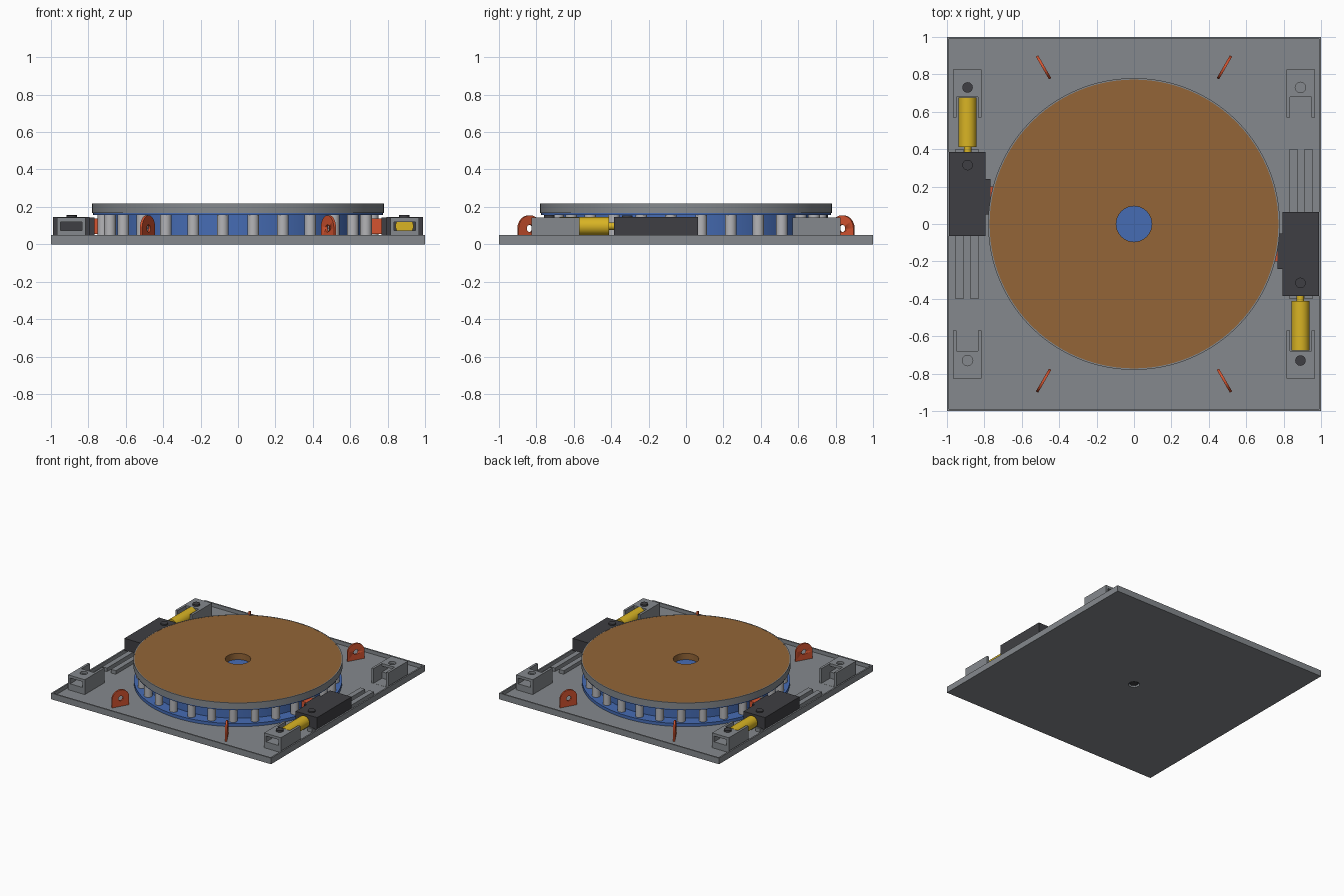
import bpy, bmesh, math
from mathutils import Matrix, Vector

if "Cube" in bpy.data.objects:
    bpy.data.objects.remove(bpy.data.objects["Cube"], do_unlink=True)


def material(name, *srgb):
    lin = [((c / 255 + 0.055) / 1.055) ** 2.4 for c in srgb] + [1]
    m = bpy.data.materials.new(name)
    m.use_nodes = True
    m.diffuse_color = lin
    m.node_tree.nodes["Principled BSDF"].inputs["Base Color"].default_value = lin
    return m


GREY = material("steel grey", 133, 137, 141)
BROWN = material("wood brown", 147, 101, 55)
BLUE = material("blue", 70, 108, 180)
YELLOW = material("motor yellow", 217, 180, 36)
ORANGE = material("orange red", 212, 84, 48)
SILVER = material("silver", 180, 180, 183)
BLACK = material("charcoal", 63, 63, 67)


def finish(name, bm, mat, smooth=False):
    bmesh.ops.recalc_face_normals(bm, faces=bm.faces)
    me = bpy.data.meshes.new(name)
    bm.to_mesh(me)
    bm.free()
    me.materials.append(mat)
    ob = bpy.data.objects.new(name, me)
    bpy.context.collection.objects.link(ob)
    if smooth:
        bpy.ops.object.select_all(action='DESELECT')
        ob.select_set(True)
        bpy.context.view_layer.objects.active = ob
        bpy.ops.object.shade_smooth_by_angle(angle=math.radians(35))
    return ob


def box(name, x, y, z, mat):
    """Box from (min, max) pairs."""
    bm = bmesh.new()
    bmesh.ops.create_cube(bm, size=1)
    for v in bm.verts:
        v.co = Vector([(r[0] + r[1]) / 2 + c * (r[1] - r[0]) for r, c in zip((x, y, z), v.co)])
    return finish(name, bm, mat)


def cylinder(name, radius, centre, length, mat, axis='Z', sides=32):
    bm = bmesh.new()
    bmesh.ops.create_cone(bm, cap_ends=True, segments=sides, radius1=radius, radius2=radius, depth=length)
    turn = Matrix.Rotation(math.pi / 2, 4, 'X' if axis == 'Y' else 'Y') if axis != 'Z' else Matrix()
    bmesh.ops.transform(bm, matrix=Matrix.Translation(centre) @ turn, verts=bm.verts)
    return finish(name, bm, mat, sides > 8)


def ring(name, inner, outer, low, high, mat, sides=96):
    """Flat ring with a rectangular section."""
    bm = bmesh.new()
    section = [(inner, low), (outer, low), (outer, high), (inner, high)]
    loops = []
    for i in range(sides):
        a = math.tau * i / sides
        loops.append([bm.verts.new((r * math.cos(a), r * math.sin(a), z)) for r, z in section])
    for i in range(sides):
        p, q = loops[i], loops[(i + 1) % sides]
        for k in range(4):
            n = (k + 1) % 4
            bm.faces.new((p[k], q[k], q[n], p[n]))
    return finish(name, bm, mat, True)


def cut(ob, cutter):
    mod = ob.modifiers.new("cut", 'BOOLEAN')
    mod.object = cutter
    mod.operation = 'DIFFERENCE'
    mod.solver = 'EXACT'
    bpy.context.view_layer.objects.active = ob
    bpy.ops.object.modifier_apply(modifier=mod.name)
    bpy.data.objects.remove(cutter, do_unlink=True)


def place(ob, matrix):
    ob.data.transform(matrix)


# Base tray with a thin raised rim and a centre hole
tray = box("base_tray", (-1, 1), (-1, 1), (0, 0.05), GREY)
cut(tray, box("cutter", (-0.988, 0.988), (-0.988, 0.988), (0.02, 0.1), GREY))
cut(tray, cylinder("cutter", 0.042, (0, 0, 0), 0.2, GREY))
cylinder("centre_bolt", 0.034, (0, 0, 0.015), 0.016, BLACK, sides=6)

# Turntable bearing: two races, drum and rollers
cylinder("lower_race", 0.775, (0, 0, 0.033), 0.025, BLUE, sides=96)
cylinder("drum", 0.68, (0, 0, 0.1), 0.12, BLUE, sides=96)
cylinder("upper_race", 0.775, (0, 0, 0.161), 0.01, BLUE, sides=96)
ROLLERS = 28
for i in range(ROLLERS):
    a = math.tau * (i + 0.5) / ROLLERS
    cylinder("roller", 0.031, (0.725 * math.cos(a), 0.725 * math.sin(a), 0.1), 0.114, SILVER, sides=24)

# Turntable top
ring("platter_rim", 0.772, 0.78, 0.166, 0.218, GREY)
ring("platter", 0.095, 0.773, 0.166, 0.217, BROWN)

# Lifting lugs standing on the diagonals
for deg in (60, 120, 240, 300):
    bm = bmesh.new()
    outline = [(-0.07, 0.02), (0.07, 0.02)]
    outline += [(0.07 * math.cos(math.pi * k / 16), 0.085 + 0.07 * math.sin(math.pi * k / 16))
                for k in range(17)]
    face = bm.faces.new([bm.verts.new((u, -0.007, z)) for u, z in outline])
    side = bmesh.ops.extrude_face_region(bm, geom=[face])["geom"]
    bmesh.ops.translate(bm, vec=(0, 0.014, 0), verts=[v for v in side if isinstance(v, bmesh.types.BMVert)])
    lug = finish("lifting_lug", bm, ORANGE, True)
    cut(lug, cylinder("cutter", 0.02, (0, 0, 0.085), 0.1, ORANGE, 'Y', 24))
    place(lug, Matrix.Rotation(math.radians(deg), 4, 'Z') @ Matrix.Translation((0.967, 0, 0)))


def bracket(y_sign):
    """Forked bracket with a through window and a bolt hole."""
    ob = box("motor_bracket", (0.815, 0.967), (-0.825, -0.57), (0.02, 0.142), GREY)
    cut(ob, box("cutter", (0.834, 0.948), (-0.68, -0.5), (0.021, 0.2), GREY))
    cut(ob, box("cutter", (0.834, 0.948), (-0.9, -0.6), (0.073, 0.12), GREY))
    cut(ob, cylinder("cutter", 0.028, (0.89, -0.73, 0.15), 0.12, GREY))
    if y_sign > 0:
        place(ob, Matrix.Diagonal((1, -1, 1, 1)))
        ob.data.flip_normals()
    return ob


# One drive per side; the second is the first turned half round
for turn in (0, math.pi):
    parts = [bracket(-1), bracket(1)]
    # Slide rails under the gearbox
    for x in ((0.831, 0.874), (0.911, 0.954)):
        parts.append(box("slide_rail", x, (-0.4, 0.4), (0.02, 0.05), GREY))
    parts += [
        box("gearbox", (0.793, 0.988), (-0.385, 0.063), (0.045, 0.145), BLACK),
        box("gearbox_boss", (0.768, 0.8), (-0.24, -0.05), (0.05, 0.143), BLACK),
        box("drive_pawl", (0.715, 0.78), (-0.2, -0.11), (0.055, 0.138), ORANGE),
        cylinder("motor", 0.048, (0.89, -0.543, 0.097), 0.265, YELLOW, 'Y'),
        cylinder("motor_shaft", 0.02, (0.89, -0.395, 0.097), 0.05, YELLOW, 'Y', 16),
        cylinder("gearbox_bolt", 0.028, (0.89, -0.315, 0.148), 0.014, BLACK),
        cylinder("bracket_bolt", 0.028, (0.89, -0.73, 0.138), 0.036, BLACK),
    ]
    for ob in parts:
        place(ob, Matrix.Rotation(turn, 4, 'Z'))
